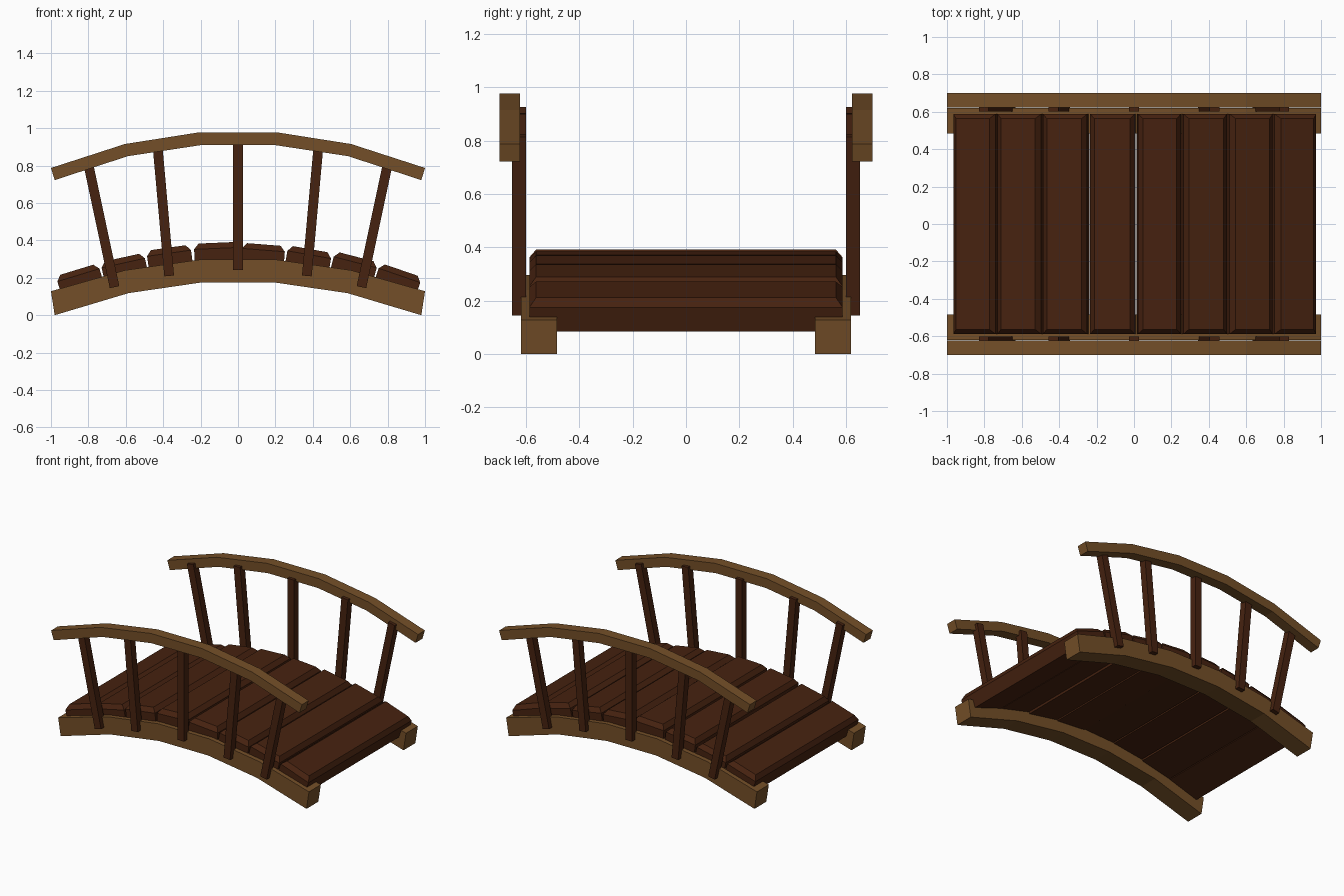
import bpy, bmesh
from math import radians
from mathutils import Matrix, Vector

if "Cube" in bpy.data.objects:
    bpy.data.objects.remove(bpy.data.objects["Cube"])


def material(name, rgb):
    m = bpy.data.materials.new(name)
    m.diffuse_color = (*rgb, 1)
    m.use_nodes = True
    m.node_tree.nodes["Principled BSDF"].inputs["Base Color"].default_value = m.diffuse_color
    return m


LIGHT = material("light_wood", (0.175, 0.078, 0.021))
DARK = material("dark_wood", (0.062, 0.016, 0.005))


def finish(bm, name, mat):
    bmesh.ops.recalc_face_normals(bm, faces=bm.faces)
    me = bpy.data.meshes.new(name)
    bm.to_mesh(me)
    bm.free()
    me.materials.append(mat)
    ob = bpy.data.objects.new(name, me)
    bpy.context.collection.objects.link(ob)
    return ob


def arched_beam(name, top, bottom, y0, y1):
    """Sweep a rectangle along an arch given by half profiles (centre to end)."""
    mirror = lambda pts: [(-x, z) for x, z in reversed(pts)] + pts
    bm = bmesh.new()
    rings = []
    for (xt, zt), (xb, zb) in zip(mirror(top), mirror(bottom)):
        rings.append([bm.verts.new(c) for c in
                      ((xt, y0, zt), (xt, y1, zt), (xb, y1, zb), (xb, y0, zb))])
    for a, b in zip(rings, rings[1:]):
        for i in range(4):
            j = (i + 1) % 4
            bm.faces.new((a[i], a[j], b[j], b[i]))
    bm.faces.new(rings[0])
    bm.faces.new(rings[-1])
    return finish(bm, name, LIGHT)


def post(name, xb, zb, xt, zt, y):
    """Square post leaning from its foot to its head."""
    a, b = Vector((xb, y, zb)), Vector((xt, y, zt))
    d = b - a
    rot = Matrix.Rotation(Vector((0, 0, 1)).angle(d) * (1 if d.x >= 0 else -1), 4, 'Y')
    bm = bmesh.new()
    bmesh.ops.create_cube(bm, size=1, matrix=Matrix.Translation((a + b) / 2) @ rot
                          @ Matrix.Diagonal((0.052, 0.052, d.length, 1)))
    return finish(bm, name, DARK)


def plank(name, x, z, tilt, width):
    """Deck board with chamfered upper edges; (x, z) is the centre of its top."""
    bm = bmesh.new()
    rings = []
    for h, inset in ((-0.125, 0), (-0.03, 0), (0, 0.025)):
        w, l = width / 2 - inset, 0.588 - inset
        rings.append([bm.verts.new((sx * w, sy * l, h))
                      for sx, sy in ((-1, -1), (1, -1), (1, 1), (-1, 1))])
    for a, b in zip(rings, rings[1:]):
        for i in range(4):
            j = (i + 1) % 4
            bm.faces.new((a[i], a[j], b[j], b[i]))
    bm.faces.new(rings[0])
    bm.faces.new(rings[-1])
    bm.transform(Matrix.Translation((x, 0, z)) @ Matrix.Rotation(radians(-tilt), 4, 'Y'))
    return finish(bm, name, DARK)


# Both sides: support beam, handrail and leaning posts
for side, s in (("front", -1), ("back", 1)):
    arched_beam(f"{side}_support_beam",
                [(0.205, 0.297), (0.605, 0.24), (1.0, 0.128)],
                [(0.195, 0.175), (0.585, 0.118), (0.98, 0.0)], s * 0.485, s * 0.62)
    arched_beam(f"{side}_handrail",
                [(0.205, 0.978), (0.605, 0.915), (1.0, 0.787)],
                [(0.2, 0.909), (0.59, 0.85), (0.98, 0.722)], s * 0.623, s * 0.70)
    post(f"{side}_post_middle", 0, 0.242, 0, 0.927, s * 0.627)
    for m in (-1, 1):
        hand = "left" if m < 0 else "right"
        post(f"{side}_post_inner_{hand}", m * 0.368, 0.21, m * 0.43, 0.902, s * 0.627)
        post(f"{side}_post_outer_{hand}", m * 0.66, 0.15, m * 0.803, 0.82, s * 0.627)

# Deck planks, each following the arch: x, z of top centre, tilt, width
DECK = [(-0.862, 0.243, 17, 0.235), (-0.62, 0.308, 12.5, 0.237),
        (-0.373, 0.361, 8, 0.237), (-0.116, 0.387, 2.5, 0.24),
        (0.138, 0.378, -4.5, 0.23), (0.386, 0.353, -10, 0.237),
        (0.634, 0.312, -14.5, 0.237), (0.873, 0.241, -19, 0.235)]
for i, row in enumerate(DECK):
    plank(f"deck_plank_{i + 1}", *row)
